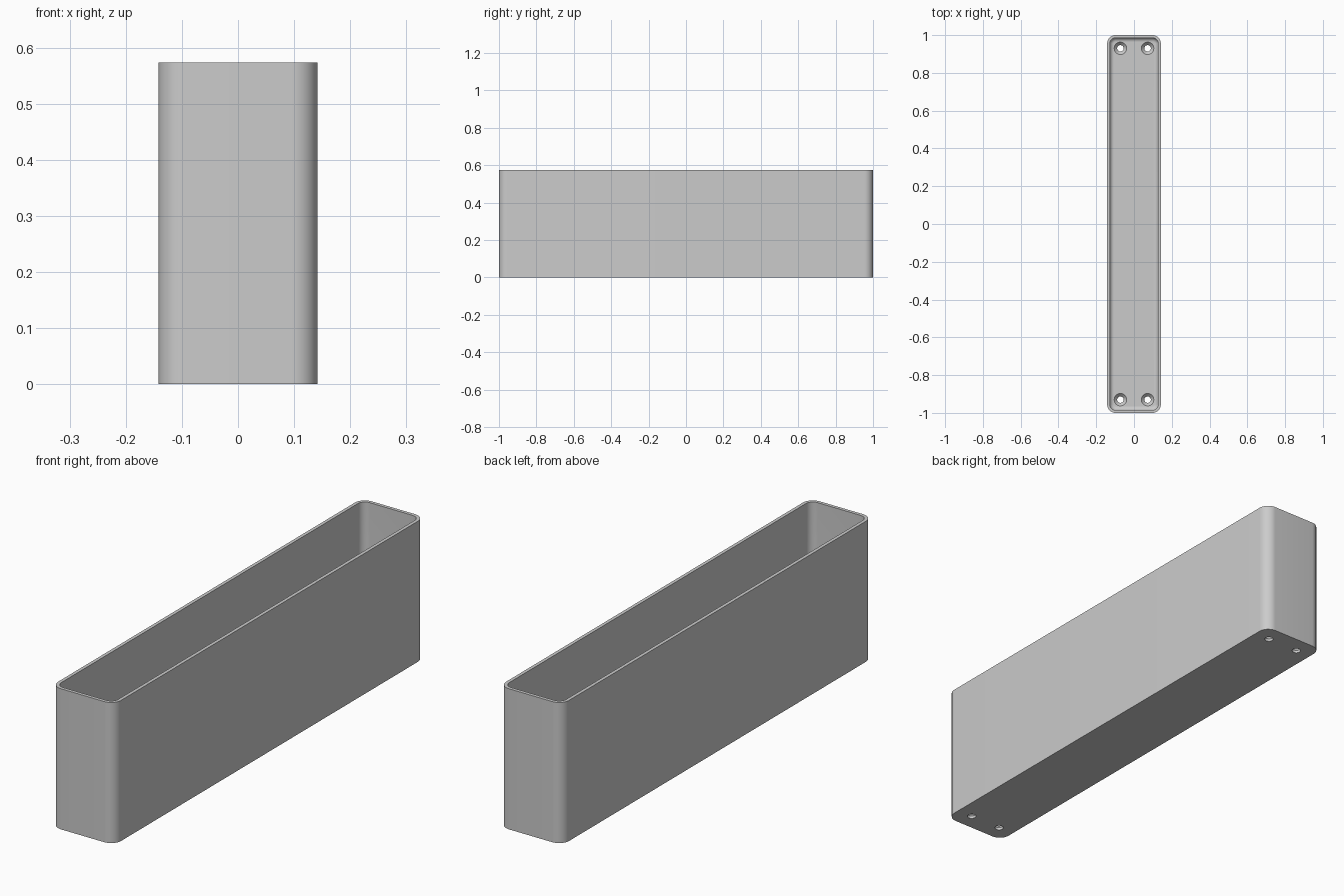
import bpy, bmesh
from math import sin, cos, pi, radians

cube = bpy.data.objects.get("Cube")
if cube:
    bpy.data.objects.remove(cube, do_unlink=True)

HALF_X, HALF_Y, HEIGHT = 0.142, 1.0, 0.573
CORNER, WALL, FLOOR, FILLET = 0.045, 0.014, 0.028, 0.022

grey = bpy.data.materials.new("plain grey")
grey.use_nodes = True
colour = (0.6, 0.6, 0.6, 1)
grey.diffuse_color = colour
grey.node_tree.nodes["Principled BSDF"].inputs["Base Color"].default_value = colour


def finish(name, bm):
    bmesh.ops.recalc_face_normals(bm, faces=bm.faces)
    mesh = bpy.data.meshes.new(name)
    bm.to_mesh(mesh)
    bm.free()
    mesh.materials.append(grey)
    obj = bpy.data.objects.new(name, mesh)
    bpy.context.collection.objects.link(obj)
    return obj


def rounded_loop(bm, inset, z, steps=12):
    """Ring of vertices around a rounded rectangle, inset from the outside."""
    r = max(CORNER - inset, 0.006)
    cx, cy = HALF_X - inset - r, HALF_Y - inset - r
    ring = []
    for q, (sx, sy) in enumerate([(1, 1), (-1, 1), (-1, -1), (1, -1)]):
        for i in range(steps + 1):
            a = (q + i / steps) * pi / 2
            ring.append(bm.verts.new((sx * cx + r * cos(a), sy * cy + r * sin(a), z)))
    return ring


def circle_loop(bm, x, y, r, z, steps=32):
    return [bm.verts.new((x + r * cos(2 * pi * i / steps), y + r * sin(2 * pi * i / steps), z))
            for i in range(steps)]


def skin(bm, rings):
    """Join consecutive rings with quads and cap both ends."""
    for a, b in zip(rings, rings[1:]):
        for i in range(len(a)):
            j = (i + 1) % len(a)
            bm.faces.new((a[i], a[j], b[j], b[i]))
    bm.faces.new(rings[0])
    bm.faces.new(rings[-1])


# Open tray: outer wall, rim, inner wall, rounded inner floor edge
bm = bmesh.new()
profile = [(0, 0), (0, HEIGHT), (WALL, HEIGHT)]
for i in range(9):
    a = i / 8 * pi / 2
    profile.append((WALL + FILLET * (1 - cos(a)), FLOOR + FILLET * (1 - sin(a))))
skin(bm, [rounded_loop(bm, inset, z) for inset, z in profile])
tray = finish("tray", bm)

# Countersunk screw holes in the four corners of the floor
bm = bmesh.new()
for x in (-0.072, 0.072):
    for y in (-0.93, 0.93):
        skin(bm, [circle_loop(bm, x, y, r, z) for r, z in
                  [(0.017, -0.05), (0.017, 0.011), (0.033, FLOOR), (0.033, FLOOR + 0.01)]])
cutter = finish("screw_hole_cutter", bm)
cutter.hide_render = True

cut = tray.modifiers.new("screw holes", "BOOLEAN")
cut.operation = "DIFFERENCE"
cut.solver = "EXACT"
cut.object = cutter

bpy.ops.object.select_all(action="DESELECT")
tray.select_set(True)
bpy.context.view_layer.objects.active = tray
bpy.ops.object.modifier_apply(modifier=cut.name)
bpy.data.objects.remove(cutter, do_unlink=True)
bpy.ops.object.shade_smooth_by_angle(angle=radians(30))
